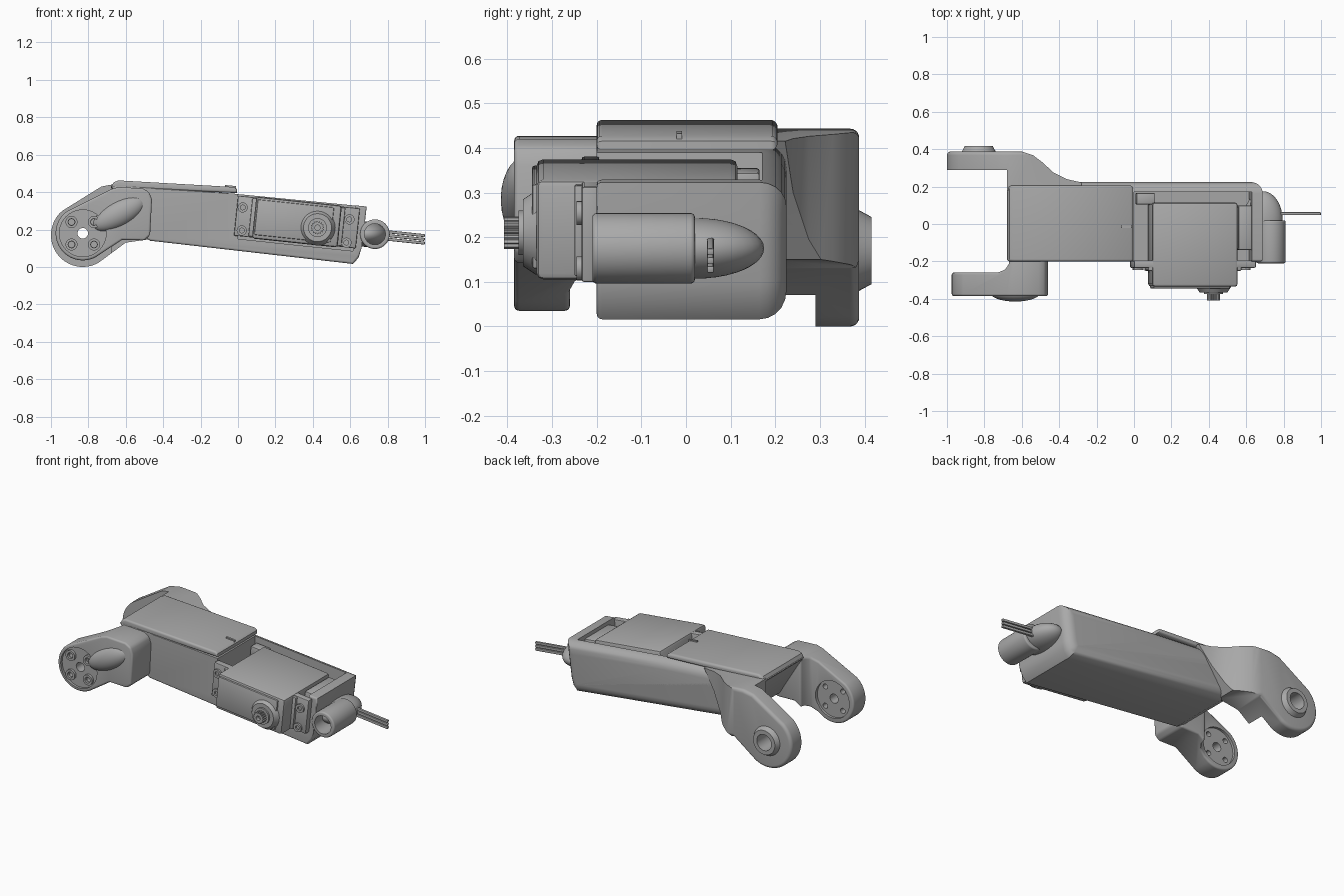
import bpy, bmesh, math
from mathutils import Vector, Matrix

cube = bpy.data.objects.get("Cube")
if cube:
    bpy.data.objects.remove(cube, do_unlink=True)

grey = bpy.data.materials.new("plain grey")
grey.use_nodes = True
GREY = (0.4, 0.4, 0.4, 1)
grey.diffuse_color = GREY
grey.node_tree.nodes["Principled BSDF"].inputs["Base Color"].default_value = GREY
TILT = math.radians(6)


def finish(name, bm):
    bmesh.ops.recalc_face_normals(bm, faces=bm.faces[:])
    mesh = bpy.data.meshes.new(name)
    bm.to_mesh(mesh)
    bm.free()
    mesh.materials.append(grey)
    ob = bpy.data.objects.new(name, mesh)
    bpy.context.collection.objects.link(ob)
    return ob


def prism(name, pts, lo, hi, axis="y", round_lo=0, round_hi=0):
    """Extrude a profile along y or z, rounding the rim at either end."""
    bm = bmesh.new()
    put = (lambda p, h: (p[0], h, p[1])) if axis == "y" else (lambda p, h: (p[0], p[1], h))
    a = [bm.verts.new(put(p, lo)) for p in pts]
    b = [bm.verts.new(put(p, hi)) for p in pts]
    bm.faces.new(a)
    bm.faces.new(b)
    n = len(pts)
    for i in range(n):
        bm.faces.new((a[i], a[(i + 1) % n], b[(i + 1) % n], b[i]))
    for ring, r in ((set(a), round_lo), (set(b), round_hi)):
        if r:
            rim = [e for e in bm.edges if all(v in ring for v in e.verts)]
            bmesh.ops.bevel(bm, geom=rim, offset=r, segments=5, profile=0.5, affect="EDGES")
    return finish(name, bm)


def box(name, loc, size, bevel=0.0, tilt=TILT):
    bm = bmesh.new()
    bmesh.ops.create_cube(bm, size=1)
    bmesh.ops.scale(bm, vec=size, verts=bm.verts[:])
    if bevel:
        bmesh.ops.bevel(bm, geom=bm.edges[:], offset=bevel, segments=2, profile=0.5, affect="EDGES")
    m = Matrix.Translation(loc) @ Matrix.Rotation(tilt, 4, "Y")
    bmesh.ops.transform(bm, matrix=m, verts=bm.verts[:])
    return finish(name, bm)


def rod(name, x, z, y0, y1, r0, r1=None, sides=40):
    """Cylinder or cone along y."""
    bm = bmesh.new()
    bmesh.ops.create_cone(bm, cap_ends=True, segments=sides, radius1=r0,
                          radius2=r0 if r1 is None else r1, depth=abs(y1 - y0))
    turn = math.pi / 2 if y1 < y0 else -math.pi / 2
    m = Matrix.Translation((x, (y0 + y1) / 2, z)) @ Matrix.Rotation(turn, 4, "X")
    bmesh.ops.transform(bm, matrix=m, verts=bm.verts[:])
    return finish(name, bm)


def ellipsoid(name, loc, radii, tilt=0.0):
    bm = bmesh.new()
    bmesh.ops.create_uvsphere(bm, u_segments=32, v_segments=20, radius=1)
    m = Matrix.Translation(loc) @ Matrix.Rotation(tilt, 4, "Y") @ Matrix.Diagonal((*radii, 1))
    bmesh.ops.transform(bm, matrix=m, verts=bm.verts[:])
    return finish(name, bm)


def apply_mod(ob, mod):
    bpy.context.view_layer.objects.active = ob
    bpy.ops.object.modifier_apply(modifier=mod.name)


def combine(ob, tool, operation="DIFFERENCE"):
    mod = ob.modifiers.new("shape", "BOOLEAN")
    mod.operation, mod.object, mod.solver = operation, tool, "EXACT"
    apply_mod(ob, mod)
    bpy.data.objects.remove(tool, do_unlink=True)


def round_edges(ob, width):
    mod = ob.modifiers.new("round", "BEVEL")
    mod.width, mod.segments, mod.angle_limit = width, 4, math.radians(35)
    apply_mod(ob, mod)


def arc(cx, cz, r, start, end, n=24):
    return [(cx + r * math.cos(math.radians(start + (end - start) * i / n)),
             cz + r * math.sin(math.radians(start + (end - start) * i / n))) for i in range(n + 1)]


# main housing with an open bay for the motor
housing = prism("housing", [(-.68, .43), (-.66, .44), (0, .39), (.688, .323), (.68, .25), (.66, .1),
                            (.645, .05), (.615, .016), (-.47, .14), (-.52, .17)],
                -.2, .225, round_lo=.012, round_hi=.06)
combine(housing, prism("bay_cutter", [(.0, .5), (.64, .5), (.615, .085), (.0, .15)], -.3, .17))

# cover plate over the rear half
prism("cover_plate", [(-.68, .425), (-.665, .452), (-.64, .4625), (-.02, .427), (-.005, .415),
                      (-.005, .395)], -.2, .205, round_lo=.012, round_hi=.015)
box("cover_catch", (-.04, -.015, .429), (.06, .012, .012))

# rear fork arm, sweeping out of the housing
EX = -.83
rear_arm = prism("rear_fork_arm", arc(EX, .17, .17, 300, 130) + [(-.73, .43), (-.66, .443),
                 (-.28, .415), (-.36, .3), (-.46, .15), (-.6, .13)], .1, .6)
plan = [(-1.1, .29), (-.68, .29), (-.68, .18), (-.26, .18), (-.28, .222), (-.36, .24), (-.43, .275),
        (-.49, .33), (-.54, .368), (-.6, .388), (-1.1, .388)]
combine(rear_arm, prism("rear_plan", plan, -1, 1, "z"), "INTERSECT")
rim = [v for v in rear_arm.data.vertices if v.co.y > .38]
bm = bmesh.new()
bm.from_mesh(rear_arm.data)
outer = [e for e in bm.edges if all(v.co.y > .38 for v in e.verts)
         and len(e.link_faces) == 2 and e.calc_face_angle(0) > .9]
bmesh.ops.bevel(bm, geom=outer, offset=.04, segments=5, profile=.5, affect="EDGES", clamp_overlap=True)
bm.to_mesh(rear_arm.data)
bm.free()
combine(rear_arm, rod("pivot_hole_cutter", EX, .17, .2, .5, .05))
rear_boss = rod("rear_pivot_boss", EX, .17, .37, .416, .1, .075)
combine(rear_boss, rod("boss_hole_cutter", EX, .17, .3, .5, .05))

# front fork arm with a bolted horn seat
front_arm = prism("front_fork_arm", arc(EX, .18, .145, 300, 125) + [(-.68, .415), (-.64, .427),
                  (-.51, .42), (-.475, .4), (-.46, .36), (-.47, .17), (-.5, .142), (-.62, .145)], -.6, 0)
plan = [(-1.1, -.26), (-.73, -.26), (-.69, -.245), (-.67, -.215), (-.665, -.18), (-.4, -.18),
        (-.4, -.385), (-1.1, -.385)]
combine(front_arm, prism("front_plan", plan, -1, 1, "z"), "INTERSECT")
round_edges(front_arm, .02)
combine(front_arm, rod("inner_seat_cutter", EX, .18, -.275, -.2, .115))
combine(front_arm, rod("outer_seat_cutter", EX, .18, -.37, -.5, .125))
combine(front_arm, rod("centre_hole_cutter", EX, .18, -.5, -.2, .028))
for k in range(4):
    a = math.radians(45 + 90 * k)
    x, z = EX + .085 * math.cos(a), .18 + .085 * math.sin(a)
    combine(front_arm, rod("bolt_hole_cutter", x, z, -.5, -.2, .016, sides=20))
    collar = rod("bolt_collar", x, z, -.365, -.385, .032, sides=24)
    combine(collar, rod("collar_cutter", x, z, -.5, -.2, .018, sides=20))
ellipsoid("arm_fairing", (-.635, -.36, .285), (.155, .055, .07), math.radians(-28))

# motor, mounting flange and output shaft
box("motor_case", (.315, -.11, .24), (.46, .45, .225), .015)
box("motor_front_cap", (.3, -.335, .245), (.41, .02, .19), .006)
box("mounting_flange", (.315, -.214, .24), (.655, .04, .215), .006)
box("motor_step", (.315, -.235, .24), (.5, .03, .205), .005)
for x, z in ((.025, .318), (.02, .195), (.596, .254), (.58, .13)):
    screw = rod("flange_screw", x, z, -.225, -.245, .027, sides=20)
    combine(screw, rod("screw_socket_cutter", x, z, -.235, -.3, .014, sides=6))
rod("shaft_boss", .425, .21, -.335, -.365, .095, .075)
rod("shaft_collar", .425, .21, -.36, -.375, .05)
teeth = [(.425 + (.036 if i % 4 < 2 else .03) * math.cos(i * math.pi / 32),
          .21 + (.036 if i % 4 < 2 else .03) * math.sin(i * math.pi / 32)) for i in range(64)]
shaft = prism("splined_shaft", teeth, -.408, -.36)
combine(shaft, rod("shaft_bore_cutter", .425, .21, -.5, -.385, .014, sides=20))
box("cable_block", (.59, -.02, .235), (.08, .24, .15), .01)
box("bay_ledge", (.06, .135, .315), (.1, .06, .07), .006)

# cable guide: open tube blending into a rounded elbow
guide = rod("cable_guide", .732, .175, .02, -.21, .079)
round_edges(guide, .01)
combine(guide, rod("guide_bore_cutter", .732, .175, -.02, -.4, .056))
ellipsoid("guide_elbow", (.69, .02, .175), (.105, .155, .068))

# three-strand cable
for k in (-1, 0, 1):
    box("cable_strand", (.8, .055, .168 + k * .02), (.4, .016, .016), .004)

for ob in bpy.context.scene.objects:
    ob.select_set(ob.type == "MESH")
    if ob.type == "MESH":
        bpy.context.view_layer.objects.active = ob
bpy.ops.object.shade_smooth_by_angle(angle=math.radians(35))
